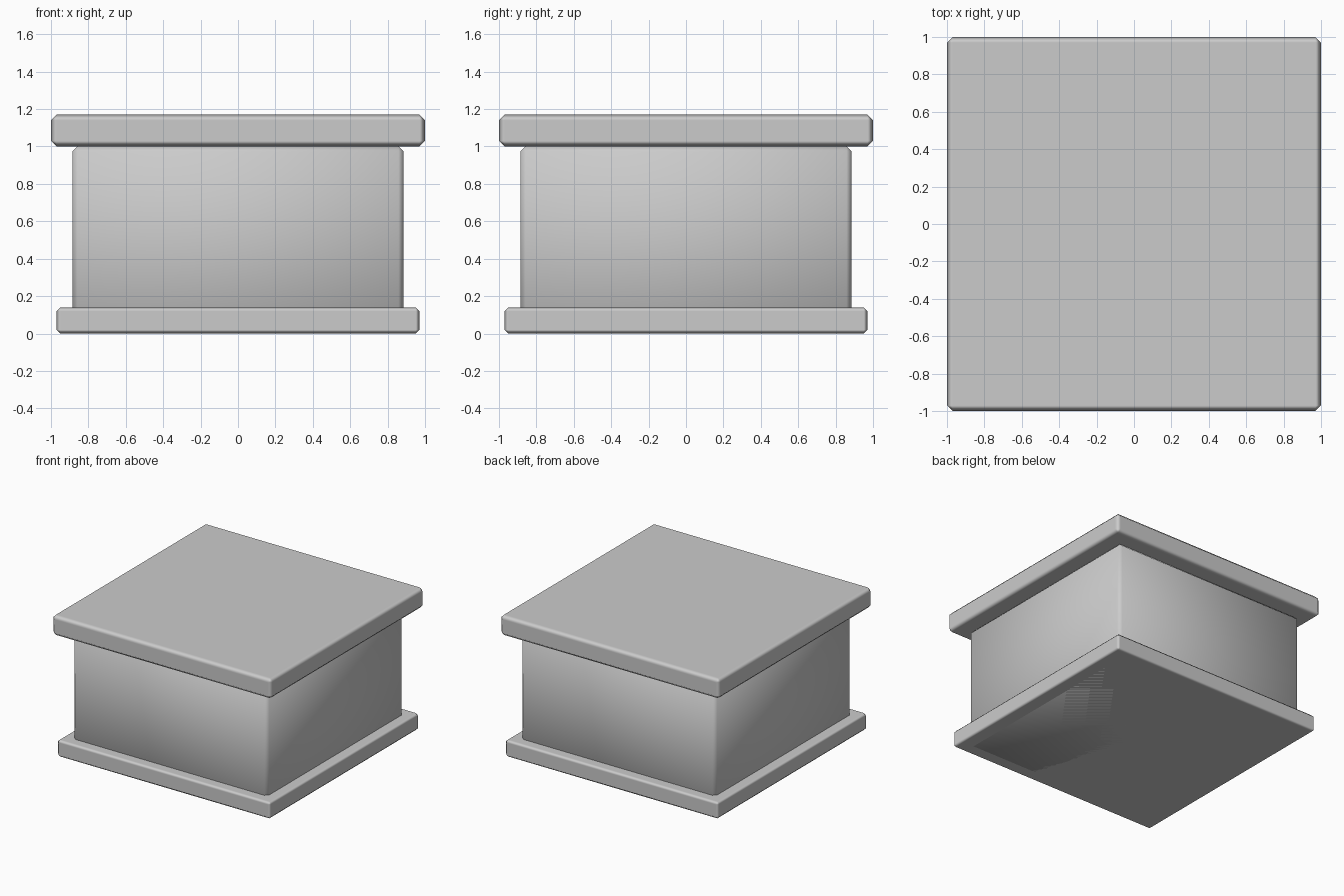
import bpy

if "Cube" in bpy.data.objects:
    bpy.data.objects.remove(bpy.data.objects["Cube"])


def bevelled_box(name, half, z0, z1, bevel, flat_faces=True):
    bpy.ops.mesh.primitive_cube_add(size=2, location=(0, 0, (z0 + z1) / 2))
    ob = bpy.context.object
    ob.name = name
    ob.scale = (half, half, (z1 - z0) / 2)
    bpy.ops.object.transform_apply(location=False, rotation=False, scale=True)
    bpy.ops.object.shade_smooth()
    mod = ob.modifiers.new("bevel", 'BEVEL')
    mod.width = bevel
    mod.segments = 1
    mod.harden_normals = flat_faces
    return ob


# Lower slab
bevelled_box("base_slab", 0.97, 0.0, 0.14, 0.02)
# Main block, running down through the lower slab
bevelled_box("body", 0.885, 0.0, 1.0, 0.027, flat_faces=False)
# Overhanging upper slab
bevelled_box("top_slab", 1.0, 1.0, 1.17, 0.03)
